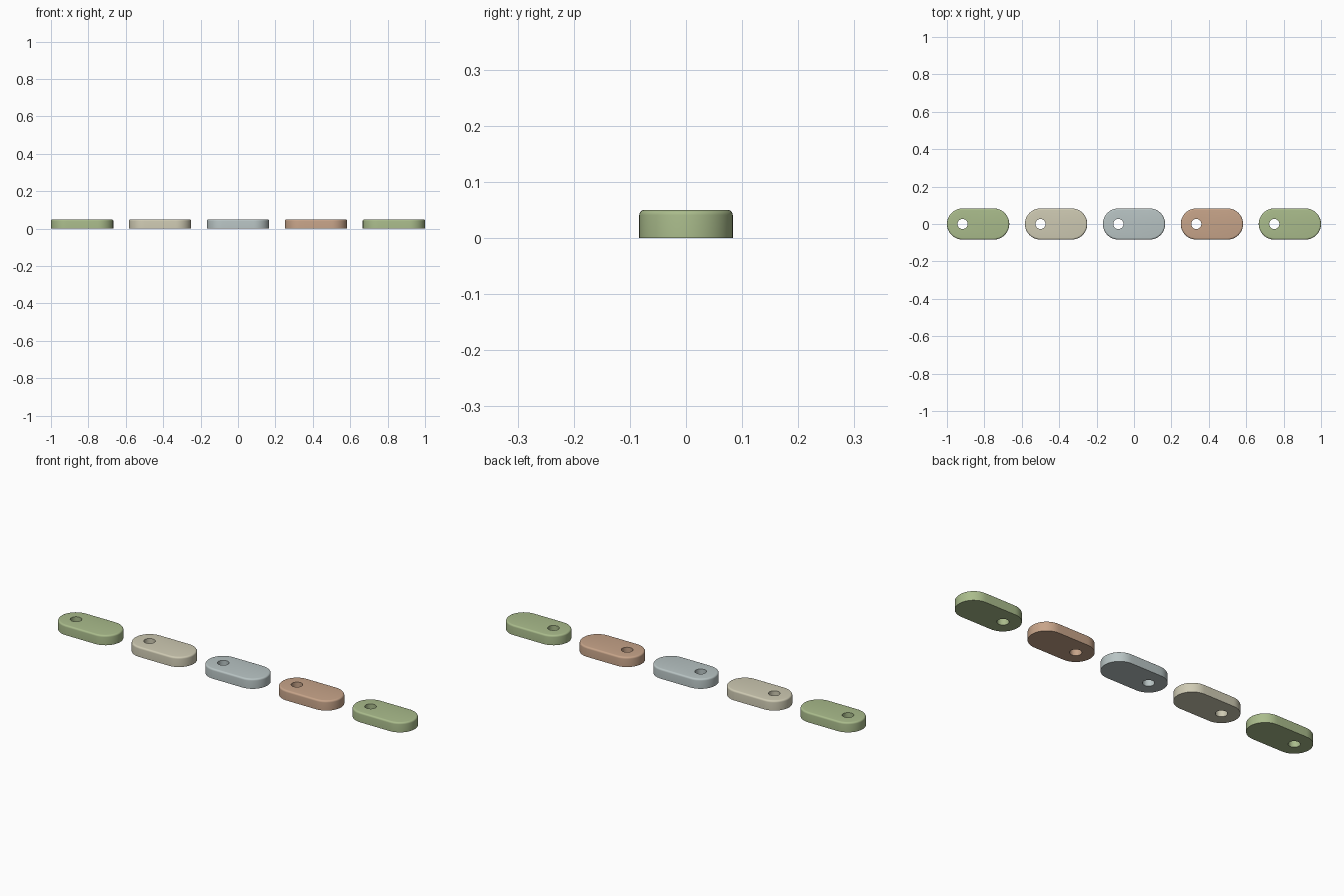
import bpy, bmesh
from math import sin, cos, pi, atan2, radians

if "Cube" in bpy.data.objects:
    bpy.data.objects.remove(bpy.data.objects["Cube"])

R, HALF, H = 1 / 12, 1 / 12, 0.05      # cap radius, half straight length, height
HOLE, BEV, N = 0.027, 0.009, 24
PITCH = 5 / 12


def outline(r):
    """Rounded-end outline, counter-clockwise, with extra points on the straights."""
    pts = [(HALF + r * cos(a), r * sin(a)) for a in (-pi / 2 + pi * i / N for i in range(N + 1))]
    pts += [(HALF - 2 * HALF * i / 6, r) for i in range(1, 6)]
    pts += [(-HALF + r * cos(a), r * sin(a)) for a in (pi / 2 + pi * i / N for i in range(N + 1))]
    pts += [(-HALF + 2 * HALF * i / 6, -r) for i in range(1, 6)]
    return pts


def make_tag(name, x, mat):
    # Rings run from the bottom of the hole, out and over the body, back into the hole
    angles = [atan2(py, px + HALF) for px, py in outline(R)]
    hole = [(-HALF + HOLE * cos(a), HOLE * sin(a)) for a in angles]
    rings = [(hole, 0), (outline(R), 0)]
    for i in range(6):
        a = pi / 2 * i / 5
        rings.append((outline(R - BEV + BEV * cos(a)), H - BEV + BEV * sin(a)))
    rings.append((hole, H))
    bm = bmesh.new()
    vs = [[bm.verts.new((px, py, z)) for px, py in ring] for ring, z in rings]
    n = len(hole)
    for k in range(len(vs)):
        a, b = vs[k], vs[(k + 1) % len(vs)]
        for i in range(n):
            j = (i + 1) % n
            bm.faces.new((a[i], a[j], b[j], b[i]))
    bmesh.ops.recalc_face_normals(bm, faces=bm.faces)
    mesh = bpy.data.meshes.new(name)
    bm.to_mesh(mesh)
    bm.free()
    mesh.materials.append(mat)
    ob = bpy.data.objects.new(name, mesh)
    ob.location.x = x
    bpy.context.collection.objects.link(ob)
    bpy.ops.object.select_all(action='DESELECT')
    ob.select_set(True)
    bpy.context.view_layer.objects.active = ob
    bpy.ops.object.shade_smooth_by_angle(angle=radians(35))


# Colours
mats = {}
for name, col in {"green": (0.40, 0.50, 0.26), "cream": (0.62, 0.59, 0.45),
                  "pale_blue": (0.48, 0.55, 0.55), "terracotta": (0.57, 0.37, 0.25)}.items():
    mats[name] = bpy.data.materials.new(name)
    mats[name].diffuse_color = (*col, 1)

# Row of five tags
for i, c in enumerate(["green", "cream", "pale_blue", "terracotta", "green"]):
    make_tag(f"tag_{i + 1}_{c}", (i - 2) * PITCH, mats[c])

for m in bpy.data.materials:
    if m.users and not m.is_grease_pencil:
        m.use_nodes = True
        m.node_tree.nodes["Principled BSDF"].inputs["Base Color"].default_value = m.diffuse_color
